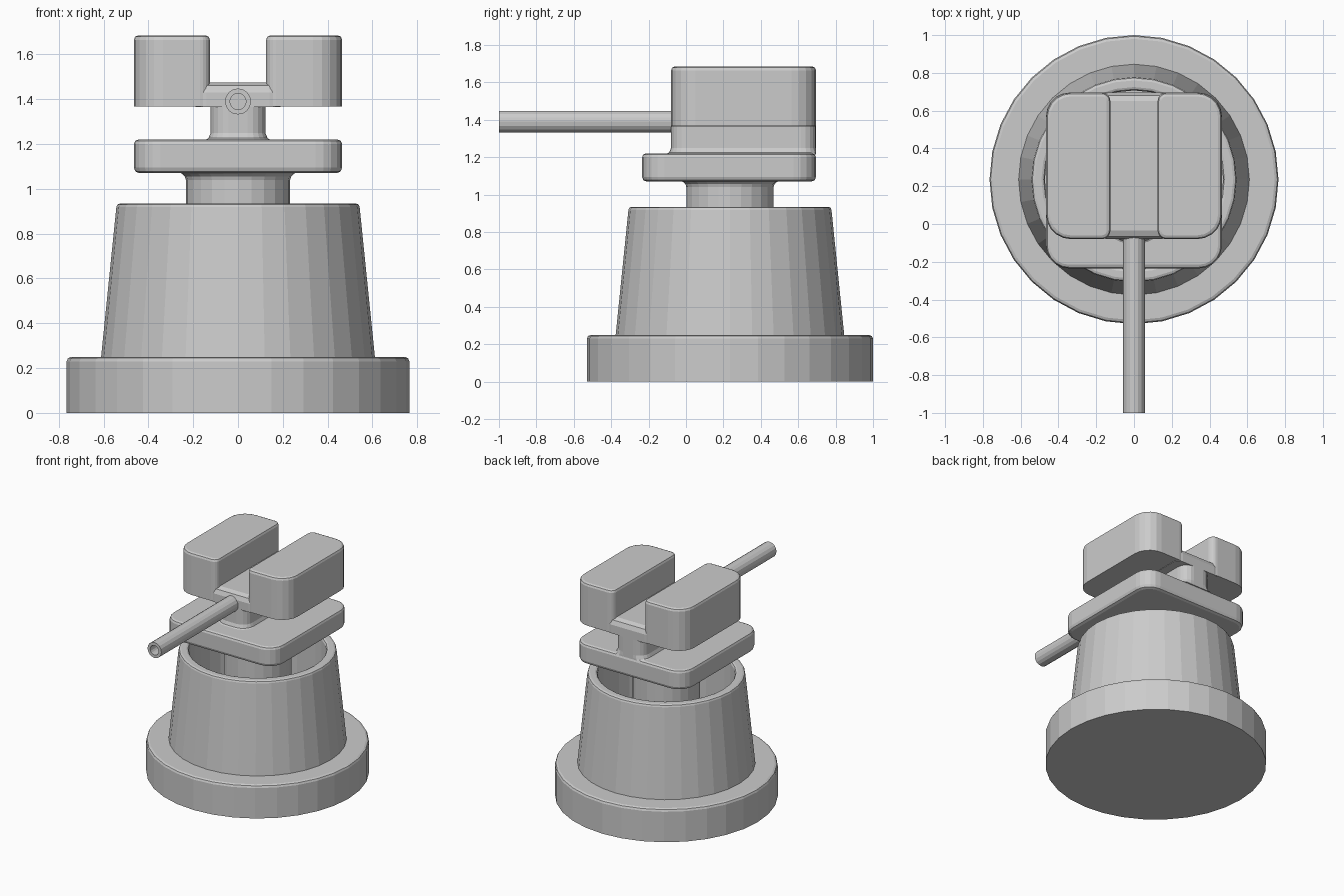
import bpy, bmesh
from math import sin, cos, pi

if "Cube" in bpy.data.objects:
    bpy.data.objects.remove(bpy.data.objects["Cube"])

CY = 0.235            # y of the round base axis
BACK = 0.695          # shared rear plane


def skin(name, rings):
    """Bridge equal-length point rings and cap both ends."""
    bm = bmesh.new()
    rows = [[bm.verts.new(p) for p in ring] for ring in rings]
    n = len(rows[0])
    for a, b in zip(rows, rows[1:]):
        for i in range(n):
            j = (i + 1) % n
            bm.faces.new((a[i], a[j], b[j], b[i]))
    bm.faces.new(rows[0][::-1])
    bm.faces.new(rows[-1])
    bmesh.ops.recalc_face_normals(bm, faces=bm.faces)
    me = bpy.data.meshes.new(name)
    bm.to_mesh(me)
    bm.free()
    ob = bpy.data.objects.new(name, me)
    bpy.context.collection.objects.link(ob)
    return ob


def lathe(name, profile, sides=32):
    """Turn a (radius, height) profile around z."""
    return skin(name, [[(r * cos(2 * pi * i / sides), r * sin(2 * pi * i / sides), z)
                        for i in range(sides)] for r, z in profile])


def slab(name, x0, x1, y0, y1, radii, layers, seg=5):
    """Rounded rectangle lofted through (inset, z) layers.
    radii run: right-back, left-back, left-front, right-front."""
    rings = []
    for inset, z in layers:
        ring = []
        for k, r in enumerate(radii):
            cx = x1 - r if k in (0, 3) else x0 + r
            cy = y1 - r if k in (0, 1) else y0 + r
            for s in range(seg + 1):
                a = pi / 2 * (k + s / seg)
                ring.append((cx + (r - inset) * cos(a),
                             min(cy + (r - inset) * sin(a), BACK), z))
        rings.append(ring)
    return skin(name, rings)


def rounded_top(z0, z1, b):
    return [(0, z0), (0, z1 - b), (b * 0.3, z1 - b * 0.3), (b, z1)]


# Round foot
foot = lathe("foot", [(0.765, 0), (0.765, 0.23), (0.759, 0.244), (0.745, 0.25)])

# Hollow tapered cup
cup = lathe("cup", [(0.612, 0.24), (0.543, 0.918), (0.538, 0.93), (0.525, 0.935),
                    (0.49, 0.935), (0.478, 0.93), (0.472, 0.918), (0.472, 0.26)])

# Centre column flaring into the plate
column = lathe("column", [(0.233, 0.25), (0.233, 1.04), (0.238, 1.056),
                          (0.25, 1.067), (0.265, 1.075)], 24)
for ob in (foot, cup, column):
    ob.location.y = CY

# Lower plate, rounded on both rims
slab("plate", -0.465, 0.465, -0.235, BACK, [0.12] * 4,
     [(0.025, 1.07), (0.007, 1.077), (0, 1.095)] + rounded_top(1.095, 1.22, 0.02))

# Narrow neck with a fillet onto the plate
slab("neck", -0.122, 0.122, -0.08, BACK, [0.08] * 4,
     [(-0.028, 1.215), (-0.01, 1.226), (0, 1.25), (0, 1.375)])

# Bridge forming the slot floor between the jaws
slab("bridge", -0.19, 0.19, -0.08, BACK, [0.05] * 4,
     rounded_top(1.365, 1.475, 0.045))

# Two upper jaws, mirrored
for side, sgn in (("left", -1), ("right", 1)):
    x0, x1 = sorted((sgn * 0.125, sgn * 0.465))
    big, small = 0.13, 0.045
    radii = [big, small, small, big] if sgn > 0 else [small, big, big, small]
    slab(side + "_jaw", x0, x1, -0.08, BACK, radii, rounded_top(1.368, 1.685, 0.02))

# Horizontal rod with a hollow front end
rod = lathe("rod", [(0.058, 0), (0.058, 0.97), (0.036, 0.97), (0.036, 0.85)], 16)
rod.rotation_euler.x = pi / 2
rod.location = (0, -0.03, 1.39)
